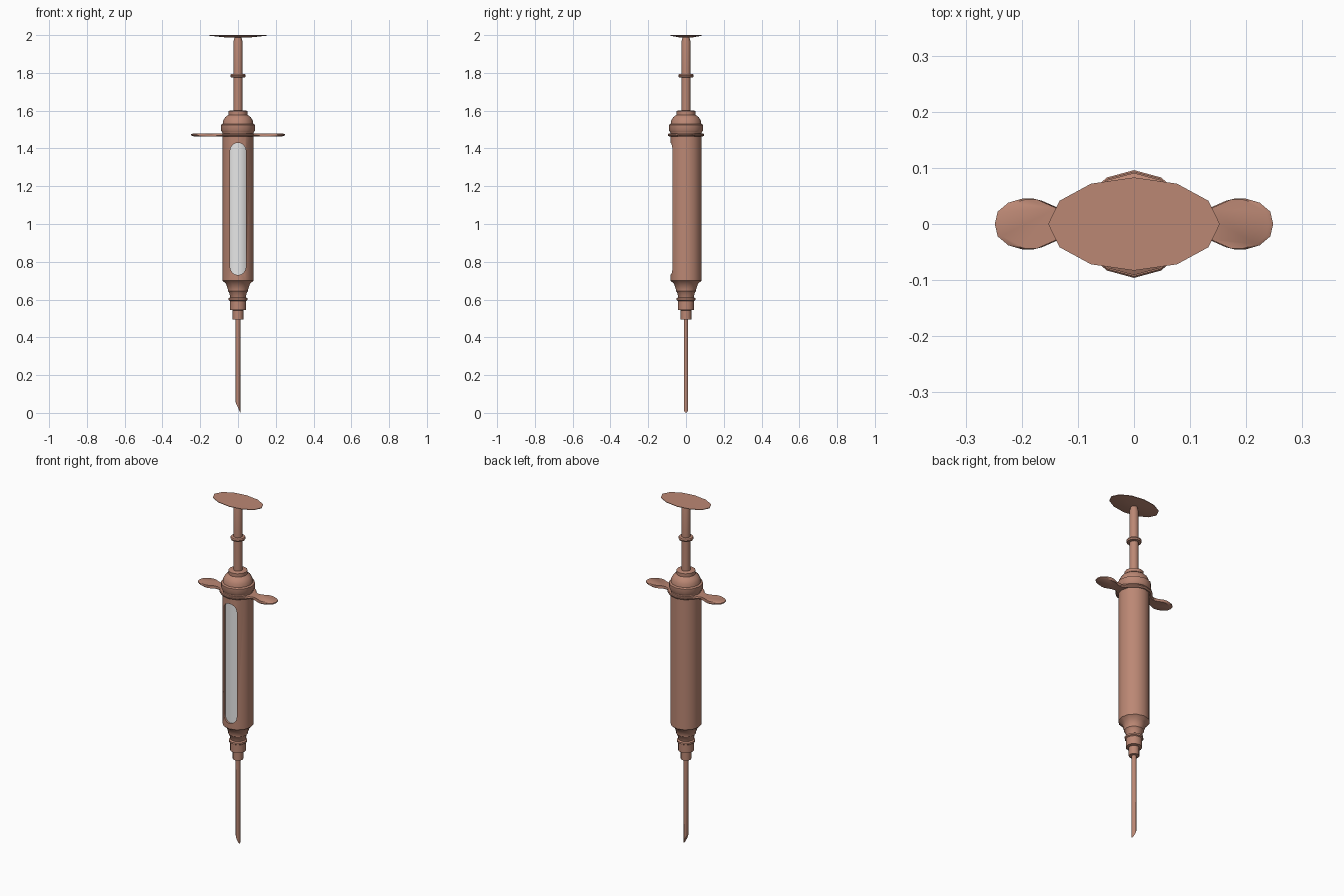
import bpy, bmesh, math

if "Cube" in bpy.data.objects:
    bpy.data.objects.remove(bpy.data.objects["Cube"])

def material(name, color):
    m = bpy.data.materials.new(name)
    m.diffuse_color = (*color, 1)
    m.use_nodes = True
    m.node_tree.nodes["Principled BSDF"].inputs["Base Color"].default_value = m.diffuse_color
    return m

copper = material("copper_brown", (0.50, 0.245, 0.175))
glass = material("pale_glass", (0.8, 0.8, 0.8))

def finish(name, bm, mat, smooth=True):
    bmesh.ops.recalc_face_normals(bm, faces=bm.faces)
    me = bpy.data.meshes.new(name)
    bm.to_mesh(me)
    bm.free()
    ob = bpy.data.objects.new(name, me)
    bpy.context.collection.objects.link(ob)
    me.materials.append(mat)
    if smooth:
        bpy.ops.object.select_all(action='DESELECT')
        ob.select_set(True)
        bpy.context.view_layer.objects.active = ob
        bpy.ops.object.shade_smooth_by_angle(angle=math.radians(38))
    return ob

def lathe_bm(profile, sides=12, sx=1, sy=1, closed=False):
    """Spin (radius, z) points around z; closed profiles make a tube."""
    bm = bmesh.new()
    rings = [[bm.verts.new((r * sx * math.cos(a), r * sy * math.sin(a), z))
              for a in (2 * math.pi * i / sides for i in range(sides))]
             for r, z in profile]
    pairs = list(zip(rings, rings[1:]))
    if closed:
        pairs.append((rings[-1], rings[0]))
    else:
        bm.faces.new(rings[0])
        bm.faces.new(rings[-1])
    for a, b in pairs:
        for i in range(sides):
            j = (i + 1) % sides
            bm.faces.new((a[i], a[j], b[j], b[i]))
    return bm

def loft_outline(layers):
    """Join equal-length outlines given as lists of (x, y, z)."""
    bm = bmesh.new()
    rings = [[bm.verts.new(p) for p in ring] for ring in layers]
    n = len(rings[0])
    for a, b in zip(rings, rings[1:]):
        for i in range(n):
            j = (i + 1) % n
            bm.faces.new((a[i], a[j], b[j], b[i]))
    bm.faces.new(rings[0])
    bm.faces.new(rings[-1])
    return bm

# Hollow barrel with a rounded window slot cut in the front
barrel = finish("barrel", lathe_bm([(0.083, 0.70), (0.083, 1.49), (0.072, 1.49), (0.072, 0.70)],
                                   closed=True), copper, False)
w, low, high = 0.042, 0.772, 1.388
slot = [(w * math.cos(a), high + w * math.sin(a)) for a in (math.pi * i / 8 for i in range(9))]
slot += [(-x, low + high - z) for x, z in slot]
cutter = finish("window_cutter", loft_outline([[(x, y, z) for x, z in slot] for y in (-0.2, -0.02)]),
                copper, False)
cutter.hide_render = True
mod = barrel.modifiers.new("window", 'BOOLEAN')
mod.operation = 'DIFFERENCE'
mod.solver = 'EXACT'
mod.object = cutter
bpy.context.view_layer.objects.active = barrel
bpy.ops.object.select_all(action='DESELECT')
barrel.select_set(True)
bpy.ops.object.modifier_apply(modifier="window")
bpy.data.objects.remove(cutter)
bpy.ops.object.shade_smooth_by_angle(angle=math.radians(38))

# Glass tube behind the window
finish("window_glass", lathe_bm([(0.0715, 0.71), (0.0715, 1.48)]), glass)

# Stepped nozzle below the barrel
finish("nozzle", lathe_bm([(0.028, 0.495), (0.028, 0.543), (0.043, 0.546), (0.043, 0.593),
                           (0.049, 0.597), (0.049, 0.607), (0.041, 0.612), (0.047, 0.638),
                           (0.053, 0.645), (0.053, 0.652), (0.064, 0.685), (0.083, 0.70)]), copper)

# Needle with a slanted tip
bm = lathe_bm([(0.0125, 0.0), (0.0125, 0.5)], 10)
for v in bm.verts:
    if v.co.z < 0.1:
        v.co.z = 0.055 * (0.0125 - v.co.x) / 0.025
finish("needle", bm, copper)

# Finger flange: collar with two rounded wings, mirrored from one quarter
quarter = [(0.248, 0), (0.243, 0.022), (0.224, 0.038), (0.20, 0.045), (0.178, 0.045),
           (0.142, 0.029), (0.115, 0.026), (0.095, 0.036), (0.08, 0.056), (0.048, 0.083), (0, 0.096)]
half = quarter + [(-x, y) for x, y in reversed(quarter[:-1])]
outline = half + [(x, -y) for x, y in reversed(half[1:-1])]
finish("finger_flange", loft_outline([[(x * s, y * s, z) for x, y in outline]
                                      for s, z in ((0.92, 1.462), (1, 1.469), (1, 1.475), (0.97, 1.478))]), copper)

# Domed cap on the barrel
finish("cap", lathe_bm([(0.084, 1.485), (0.091, 1.497), (0.091, 1.525), (0.081, 1.53), (0.078, 1.548),
                        (0.068, 1.565), (0.051, 1.578), (0.051, 1.597), (0.044, 1.6)]), copper)

# Plunger rod with its stop ring
finish("plunger_rod", lathe_bm([(0.024, 1.55), (0.024, 1.775), (0.038, 1.777), (0.041, 1.785),
                                (0.038, 1.793), (0.024, 1.795), (0.024, 1.965), (0.017, 1.993)]), copper)

# Oval thumb plate, thinner towards the rim
finish("thumb_plate", lathe_bm([(0.45, 1.988), (1, 1.997), (1, 2.0)], 12, 0.153, 0.083), copper)
